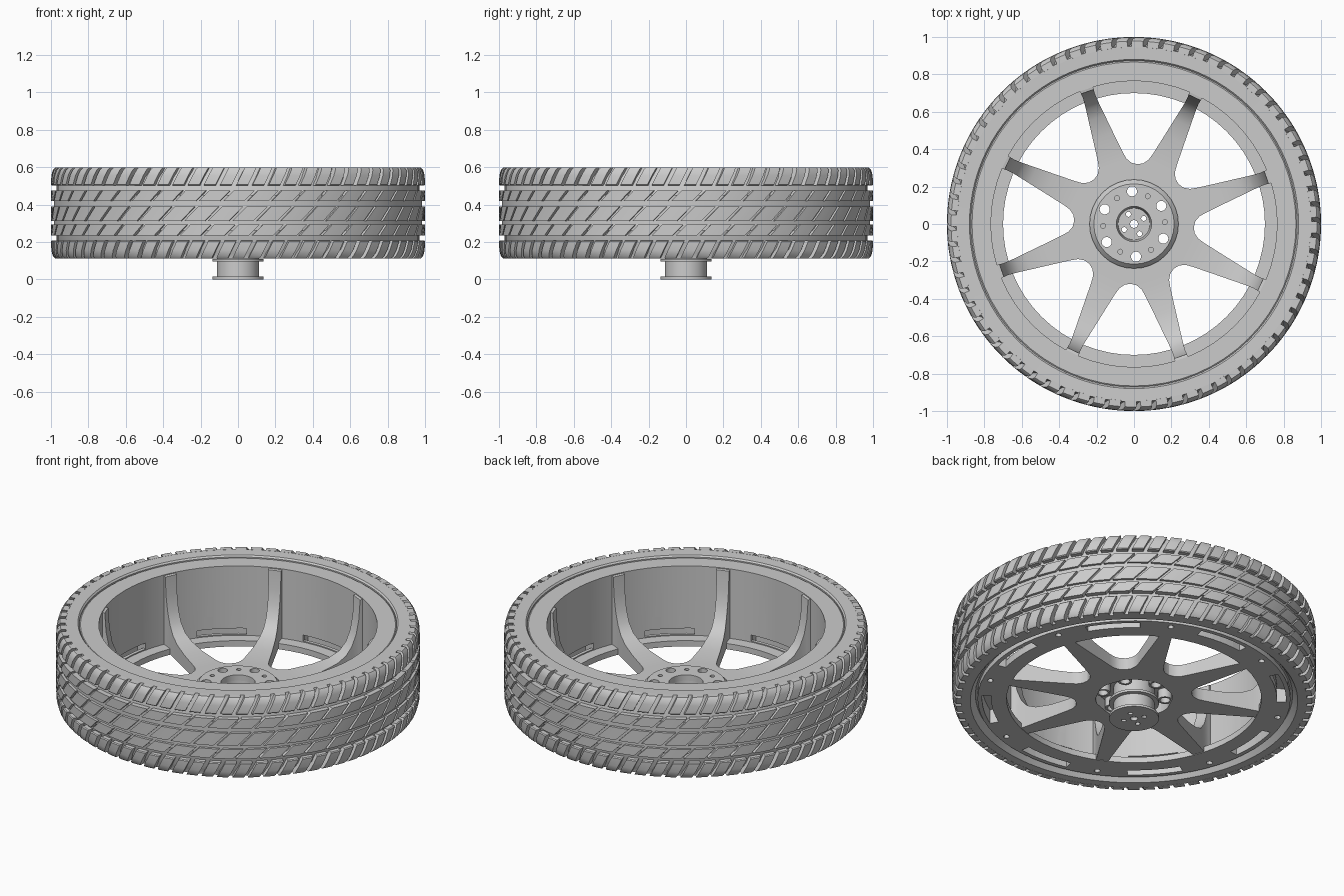
import bpy, bmesh
from math import pi, tau, sin, cos, radians
from mathutils import Matrix, Vector

old = bpy.data.objects.get("Cube")
if old:
    bpy.data.objects.remove(old)

grey = bpy.data.materials.new("plain_grey")
grey.use_nodes = True
COLOUR = (0.6, 0.6, 0.6, 1)
grey.diffuse_color = COLOUR
grey.node_tree.nodes["Principled BSDF"].inputs["Base Color"].default_value = COLOUR

SPOKES = 8
SPOKE_ANGLE = radians(19.4)


def sweep(bm, profile, a0=0.0, a1=tau, steps=64, skew=0.0):
    """Sweep a closed (radius, z) profile about z; skew twists it with height."""
    closed = abs(a1 - a0 - tau) < 1e-6
    rings = []
    for i in range(steps if closed else steps + 1):
        a = a0 + (a1 - a0) * i / steps
        rings.append([bm.verts.new((r * cos(a + skew * z), r * sin(a + skew * z), z))
                      for r, z in profile])
    n = len(profile)
    for i in range(steps):
        p, q = rings[i], rings[(i + 1) % len(rings)]
        for j in range(n):
            k = (j + 1) % n
            bm.faces.new((p[j], p[k], q[k], q[j]))
    if not closed:
        bm.faces.new(rings[0])
        bm.faces.new(rings[-1])


def box_profile(r0, r1, z0, z1):
    return [(r0, z0), (r1, z0), (r1, z1), (r0, z1)]


def cylinder(bm, radius, z0, z1, dist=0.0, angle=0.0, sides=16):
    at = Matrix.Translation((dist * cos(angle), dist * sin(angle), (z0 + z1) / 2))
    bmesh.ops.create_cone(bm, cap_ends=True, segments=sides, radius1=radius,
                          radius2=radius, depth=z1 - z0, matrix=at)


def finish(name, bm, smooth=True):
    bmesh.ops.recalc_face_normals(bm, faces=bm.faces)
    mesh = bpy.data.meshes.new(name)
    bm.to_mesh(mesh)
    bm.free()
    mesh.materials.append(grey)
    obj = bpy.data.objects.new(name, mesh)
    bpy.context.collection.objects.link(obj)
    select(obj)
    if smooth:
        bpy.ops.object.shade_smooth_by_angle(angle=radians(30))
    return obj


def select(obj):
    bpy.ops.object.select_all(action='DESELECT')
    obj.select_set(True)
    bpy.context.view_layer.objects.active = obj


def cut(obj, bm):
    """Subtract a cutter mesh and discard the cutter."""
    cutter = finish("cutter", bm, smooth=False)
    cutter.hide_render = True
    mod = obj.modifiers.new("cut", 'BOOLEAN')
    mod.operation, mod.solver, mod.object = 'DIFFERENCE', 'EXACT', cutter
    select(obj)
    bpy.ops.object.modifier_apply(modifier=mod.name)
    bpy.data.objects.remove(cutter)
    bpy.ops.object.shade_smooth_by_angle(angle=radians(30))


def around(count, start=0.0):
    return [start + tau * i / count for i in range(count)]


# Tyre carcass: flat sidewalls, with a bevelled bead on the underside
MID = 0.355
half = [(0.95, 0.243), (0.956, 0.215), (0.97, 0.19)]
bm = bmesh.new()
sweep(bm, [(0.872, MID + 0.232), (0.88, MID + 0.241)] + [(r, MID + h) for r, h in half]
      + [(r, MID - h) for r, h in reversed(half)] + [(0.9, 0.113), (0.872, 0.15)], steps=96)
finish("tyre_body", bm)

# Shoulder blocks, wrapped over both edges of the tread
shoulder = [(0.95, 0.147), (0.995, 0.147), (1.0, 0.152), (0.998, 0.2), (0.99, 0.23),
            (0.978, 0.243), (0.945, 0.2435), (0.935, 0.21)]
bm = bmesh.new()
for side in (1, -1):
    for a in around(72):
        sweep(bm, [(r, MID + side * h) for r, h in shoulder], a, a + tau / 72 * 0.72, 2, 0.5)
finish("shoulder_blocks", bm)

# Three tread ribs split by slanted slits
bm = bmesh.new()
for z0, z1 in ((0.235, 0.292), (0.312, 0.39), (0.418, 0.475)):
    for a in around(48, z0):
        sweep(bm, box_profile(0.96, 1.0, z0, z1), a, a + tau / 48 * 0.86, 3, 1.0)
finish("tread_ribs", bm)

# Raised floor between the middle ribs
bm = bmesh.new()
sweep(bm, box_profile(0.95, 0.985, 0.26, 0.45), steps=96)
finish("tread_floor", bm)

# Rim barrel with top lip, bottom flange and a groove beside the tyre bead
rim_profile = [(0.765, 0.583), (0.866, 0.583), (0.873, 0.578), (0.873, 0.155),
               (0.86, 0.155), (0.86, 0.125), (0.70, 0.125), (0.70, 0.16), (0.765, 0.162)]
bm = bmesh.new()
sweep(bm, rim_profile)
rim = finish("rim", bm)

# Flange slots opening through the barrel wall, and bolt holes between them
slots, windows, holes = bmesh.new(), bmesh.new(), bmesh.new()
for a in around(SPOKES, SPOKE_ANGLE):
    mid = a + pi / SPOKES
    sweep(slots, box_profile(0.785, 0.835, 0.1, 0.21), mid - 0.185, mid + 0.185, 6)
    sweep(windows, box_profile(0.74, 0.82, 0.168, 0.205), mid - 0.18, mid + 0.18, 6)
    cylinder(holes, 0.017, 0.1, 0.2, 0.815, a, 12)
for cutter in (slots, windows, holes):
    cut(rim, cutter)

# Spokes: flat star underneath, sweeping up to the barrel (distance, half width, top z)
sections = [(0.205, 0.085, 0.2), (0.296, 0.1226, 0.2), (0.313, 0.096, 0.2), (0.343, 0.078, 0.2),
            (0.38, 0.071, 0.201), (0.5, 0.057, 0.208), (0.6, 0.046, 0.228), (0.66, 0.039, 0.258),
            (0.7, 0.035, 0.307), (0.727, 0.034, 0.375), (0.743, 0.035, 0.46), (0.75, 0.036, 0.575),
            (0.775, 0.038, 0.58)]
bm = bmesh.new()
for a in around(SPOKES, SPOKE_ANGLE):
    turn = Matrix.Rotation(a, 3, 'Z')
    rings = [[bm.verts.new(turn @ Vector(p)) for p in
              ((d, -w, 0.128), (d, w, 0.128), (d, w, z), (d, -w, z))] for d, w, z in sections]
    for p, q in zip(rings, rings[1:]):
        for j in range(4):
            k = (j + 1) % 4
            bm.faces.new((p[j], p[k], q[k], q[j]))
    bm.faces.new(rings[-1])
    bm.faces.new(rings[0])
finish("spokes", bm)

# Hub cap: bevelled disc, hollow underneath
bm = bmesh.new()
sweep(bm, [(0.094, 0.235), (0.215, 0.235), (0.238, 0.21), (0.238, 0.128), (0.212, 0.128),
           (0.212, 0.195), (0.094, 0.195)], steps=32)
hub = finish("hub", bm)
LUG_ANGLE = radians(93.5)
bm = bmesh.new()
for a in around(6, LUG_ANGLE):
    cylinder(bm, 0.027, 0.1, 0.3, 0.175, a)
    cylinder(bm, 0.013, 0.215, 0.3, 0.165, a + pi / 6, 12)
cut(hub, bm)

# Tubular bosses under the lug holes
bm = bmesh.new()
for a in around(6, LUG_ANGLE):
    boss = bmesh.new()
    sweep(boss, box_profile(0.0275, 0.04, 0.14, 0.2), steps=16)
    boss.transform(Matrix.Translation((0.175 * cos(a), 0.175 * sin(a), 0)))
    part = bpy.data.meshes.new("part")
    boss.to_mesh(part)
    boss.free()
    bm.from_mesh(part)
    bpy.data.meshes.remove(part)
finish("lug_bosses", bm)

# Axle adapter: flanged cup with a slightly tapered bore and a drilled base
bm = bmesh.new()
sweep(bm, [(0.021, 0), (0.137, 0), (0.137, 0.015), (0.112, 0.015), (0.112, 0.095),
           (0.137, 0.095), (0.137, 0.11), (0.112, 0.11), (0.112, 0.2), (0.094, 0.2),
           (0.085, 0.02), (0.021, 0.02)], steps=32)
adapter = finish("axle_adapter", bm)
bm = bmesh.new()
for a in around(4, radians(30)):
    cylinder(bm, 0.014, -0.1, 0.05, 0.06, a, 12)
cut(adapter, bm)
